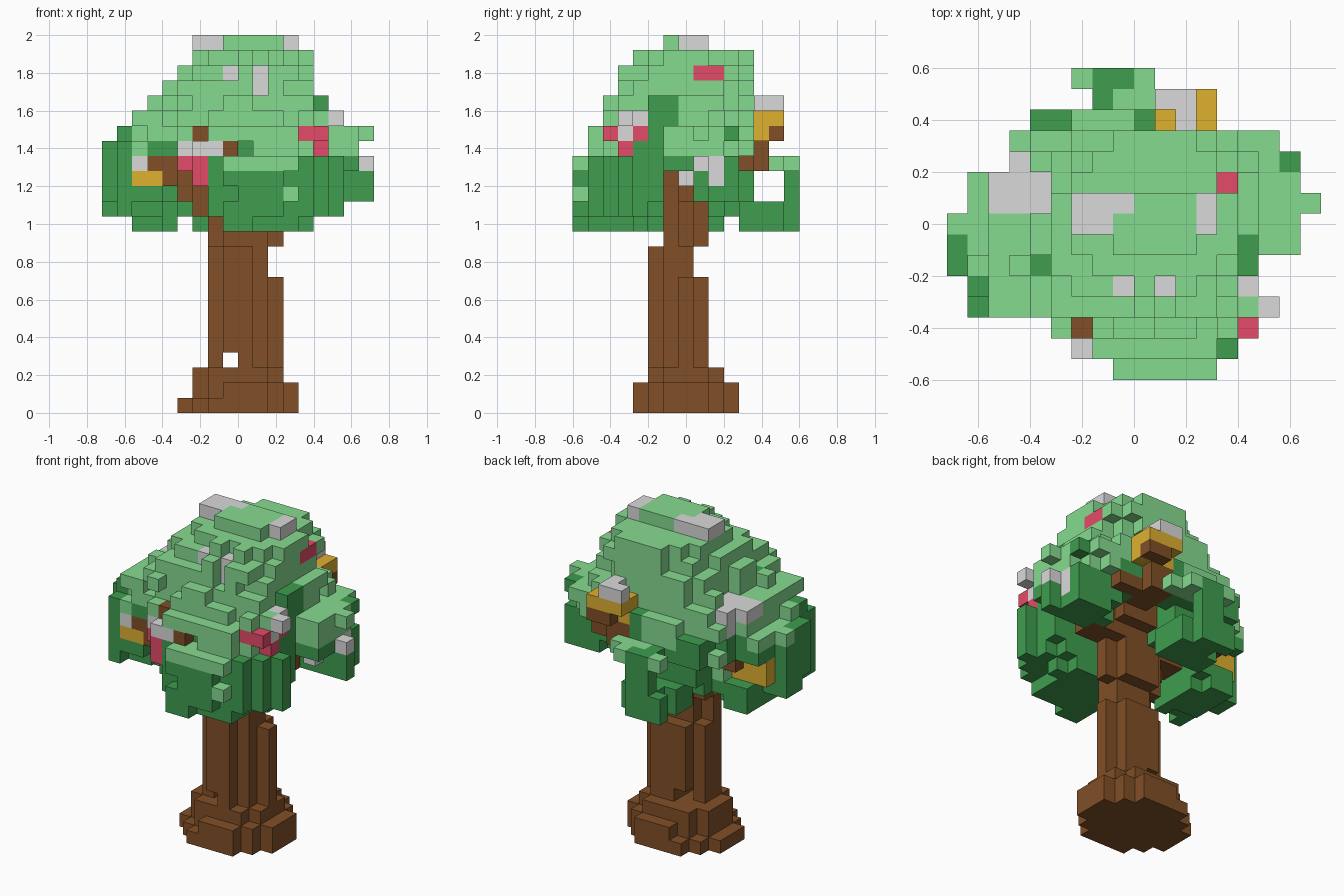
import bpy, bmesh, random
from mathutils import Vector

random.seed(4)
SIZE = 0.08                   # edge of one block
ORIGIN = Vector((-0.72, -0.6, 0))
TOP = 25
cells = {}                    # block position -> part name

COLOURS = {
    "light_leaves": ("light green", (0.24, 0.71, 0.28)),
    "dark_leaves": ("dark green", (0.05, 0.34, 0.08)),
    "trunk": ("bark brown", (0.22, 0.08, 0.02)),
    "pale_blossoms": ("pale grey", (0.7, 0.7, 0.7)),
    "red_blossoms": ("rose red", (0.77, 0.07, 0.14)),
    "golden_blossoms": ("gold", (0.73, 0.44, 0.03)),
}


def box(low, high):
    """All blocks from low up to, but not including, high."""
    return [(i, j, k) for i in range(low[0], high[0])
            for j in range(low[1], high[1]) for k in range(low[2], high[2])]


def rounded(low, high, power, rough=0.0, axes=3):
    """Blocks of a box with its corners rounded off and a rough edge."""
    noise = {}
    kept = []
    for c in box(low, high):
        reach = sum(abs((2 * c[a] + 1 - low[a] - high[a]) / (high[a] - low[a])) ** power
                    for a in range(axes))
        clump = (c[0] // 2, c[1] // 2, c[2])
        bump = noise.setdefault(clump, random.uniform(-rough, rough))
        if reach + bump < 1.05:
            kept.append(c)
    return kept


# outline of the crown from above: where each row starts and ends, front to back
STARTS = (8, 6, 5, 1, 1, 0, 0, 0, 1, 1, 3, 3, 4, 7, 6)
ENDS = (14, 14, 15, 16, 15, 15, 17, 17, 18, 17, 17, 17, 13, 13, 10)


def add_leaves(blocks):
    for c in blocks:
        if STARTS[c[1]] <= c[0] < ENDS[c[1]]:
            cells[c] = "leaves"


def add(name, blocks):
    cells.update((c, name) for c in blocks)


def clear(blocks):
    for c in blocks:
        if "leaves" in cells.get(c, ""):
            del cells[c]


def bloom(name, i, j, k, wide=1, deep=1, tall=1):
    """Place a small patch and clear the leaves that would hide it."""
    if k >= 18:
        clear(box((i, j, k), (i + wide, j + deep, TOP)))
    if j < 5:
        clear(box((i, 0, k), (i + wide, j, k + tall)))
    add(name, box((i, j, k), (i + wide, j + deep, k + tall)))


# domed crown, one rounded slab per level, narrowing upward
LEFT_EDGE = (18, 18, 18, 15, 15, 14, 14, 14)
for level, left in enumerate(LEFT_EDGE):
    z = 16 + level
    back = 15 if level == 0 else 13 if level < 3 else 12
    add_leaves(rounded((max(0, level - 1), (level + 1) // 2, z), (left, back, z + 1), 2.3, 0.32, 2))
add_leaves(box((8, 6, 24), (12, 9, TOP)))

# hollow under the crown and open corner at the back
clear(rounded((5, 4, 8), (14, 12, 18), 2) + box((11, 11, 16), (18, 15, 17)))

# hanging lobes of leaves: front, front left, right, right underside, back right, back, left
for low, high in (((7, 0, 12), (14, 6, 17)), ((11, 1, 13), (16, 6, 17)),
                  ((0, 3, 13), (5, 9, 18)), ((2, 5, 12), (5, 10, 15)),
                  ((5, 9, 13), (9, 12, 17)), ((6, 11, 12), (10, 15, 14)),
                  ((13, 8, 14), (18, 11, 18))):
    add_leaves(rounded(low, high, 3, 0.35))
# stem and cap of the back lobe
add_leaves(box((7, 14, 13), (9, 15, 17)) + box((6, 12, 16), (10, 15, 17)))

# leaf colour: light on top and outside, dark underneath and in a few shaded columns
SHADED = {(7, 14), (8, 14), (7, 13), (4, 12), (5, 12), (9, 12), (16, 10), (0, 5), (0, 6),
          (1, 3), (1, 4), (14, 5), (14, 6), (13, 1), (4, 5)}
for i, j, k in [c for c in cells if cells[c] == "leaves"]:
    depth = 0
    while (i, j, k + depth + 1) in cells:
        depth += 1
    light = k >= 18 or (depth == 0 and k > 13) or (depth == 1 and i > 5 and k > 15)
    cells[i, j, k] = "light_leaves" if light and (i, j) not in SHADED else "dark_leaves"

# trunk with a flared foot and a fork hidden in the crown
for low, high in (((5, 4, 0), (13, 11, 1)), ((6, 4, 1), (13, 11, 2)), ((6, 5, 2), (12, 10, 3)),
                  ((7, 5, 3), (12, 9, 9)), ((7, 5, 9), (12, 8, 11)), ((7, 6, 11), (12, 9, 15)),
                  ((6, 5, 15), (13, 10, 18))):
    add("trunk", [c for c in rounded(low, high, 2, axes=2) if c[2] < 3 or c[0] - c[1] < 5])
# gap at the foot
for c in box((8, 4, 3), (9, 11, 4)):
    cells.pop(c, None)
# branches to the back, right, front, left and under the nest
add("trunk", box((10, 8, 16), (12, 13, 18)) + box((4, 6, 14), (8, 8, 16))
    + box((6, 4, 13), (8, 7, 15)) + box((11, 7, 14), (14, 9, 16)) + box((11, 11, 16), (14, 12, 17)))

# pale blossoms on the crown
bloom("pale_blossoms", 6, 7, 24, 2, 2)
bloom("pale_blossoms", 8, 8, 24)
bloom("pale_blossoms", 12, 7, 23)
bloom("pale_blossoms", 12, 7, 24, 1, 2)
bloom("pale_blossoms", 8, 4, 22)
bloom("pale_blossoms", 10, 4, 21, tall=2)
bloom("pale_blossoms", 2, 8, 19, 3, 2)
bloom("pale_blossoms", 3, 10, 18, tall=2)
# pale blossoms on the left side
bloom("pale_blossoms", 15, 7, 15, tall=2)
bloom("pale_blossoms", 15, 8, 16, 3)
bloom("pale_blossoms", 16, 9, 15, tall=2)

# red and pale blossoms on the left, partly tucked under leaves
bloom("red_blossoms", 13, 8, 22, 1, 2)
bloom("light_leaves", 13, 8, 23)
bloom("red_blossoms", 14, 4, 18)
bloom("pale_blossoms", 14, 4, 19)
bloom("red_blossoms", 14, 3, 17)
bloom("pale_blossoms", 14, 3, 18)
bloom("light_leaves", 14, 3, 19)
bloom("pale_blossoms", 15, 3, 19)
bloom("red_blossoms", 13, 2, 18, 2)
bloom("light_leaves", 13, 2, 19)
clear(box((15, 2, 17), (18, 5, 19)))

# front right cluster of twigs and blossoms
bloom("trunk", 6, 2, 18, 2)
bloom("light_leaves", 7, 2, 19)
bloom("trunk", 8, 1, 17)
bloom("pale_blossoms", 5, 2, 17)
bloom("pale_blossoms", 6, 1, 17, 2)
bloom("light_leaves", 7, 1, 18)
bloom("red_blossoms", 5, 2, 16)
bloom("red_blossoms", 6, 1, 15, tall=2)
bloom("trunk", 3, 3, 16, 2)
bloom("trunk", 4, 3, 15)
bloom("pale_blossoms", 2, 3, 16)
bloom("golden_blossoms", 2, 3, 15, 2)

# golden patch on the right and golden nest at the back
bloom("golden_blossoms", 1, 7, 14, 3, 2, 2)
bloom("trunk", 3, 9, 15, 2)
bloom("trunk", 10, 12, 17, 2)
bloom("trunk", 11, 13, 18, 2)
bloom("golden_blossoms", 10, 12, 18, 3, tall=2)
bloom("golden_blossoms", 10, 13, 19, 3)
bloom("pale_blossoms", 10, 13, 20, 2)
bloom("pale_blossoms", 11, 12, 20)

old = bpy.data.objects.get("Cube")
if old:
    bpy.data.objects.remove(old, do_unlink=True)

# one mesh per part, made of the exposed block sides only
for name, (colour_name, rgb) in COLOURS.items():
    bm = bmesh.new()
    for c in [c for c in cells if cells[c] == name]:
        centre = ORIGIN + (Vector(c) + Vector((0.5, 0.5, 0.5))) * SIZE
        for axis in range(3):
            for sign in (-1, 1):
                n = Vector((0, 0, 0))
                n[axis] = sign
                if tuple(int(a + b) for a, b in zip(c, n)) in cells:
                    continue
                u = n.yzx
                v = n.cross(u)
                corners = (n - u - v, n + u - v, n + u + v, n - u + v)
                bm.faces.new([bm.verts.new(centre + p * SIZE / 2) for p in corners])
    bmesh.ops.remove_doubles(bm, verts=bm.verts, dist=0.001)
    mesh = bpy.data.meshes.new(name)
    bm.to_mesh(mesh)
    bm.free()
    mat = bpy.data.materials.new(colour_name)
    mat.use_nodes = True
    mat.diffuse_color = (*rgb, 1)
    bsdf = mat.node_tree.nodes["Principled BSDF"]
    bsdf.inputs["Base Color"].default_value = (*rgb, 1)
    mesh.materials.append(mat)
    bpy.context.collection.objects.link(bpy.data.objects.new(name, mesh))
